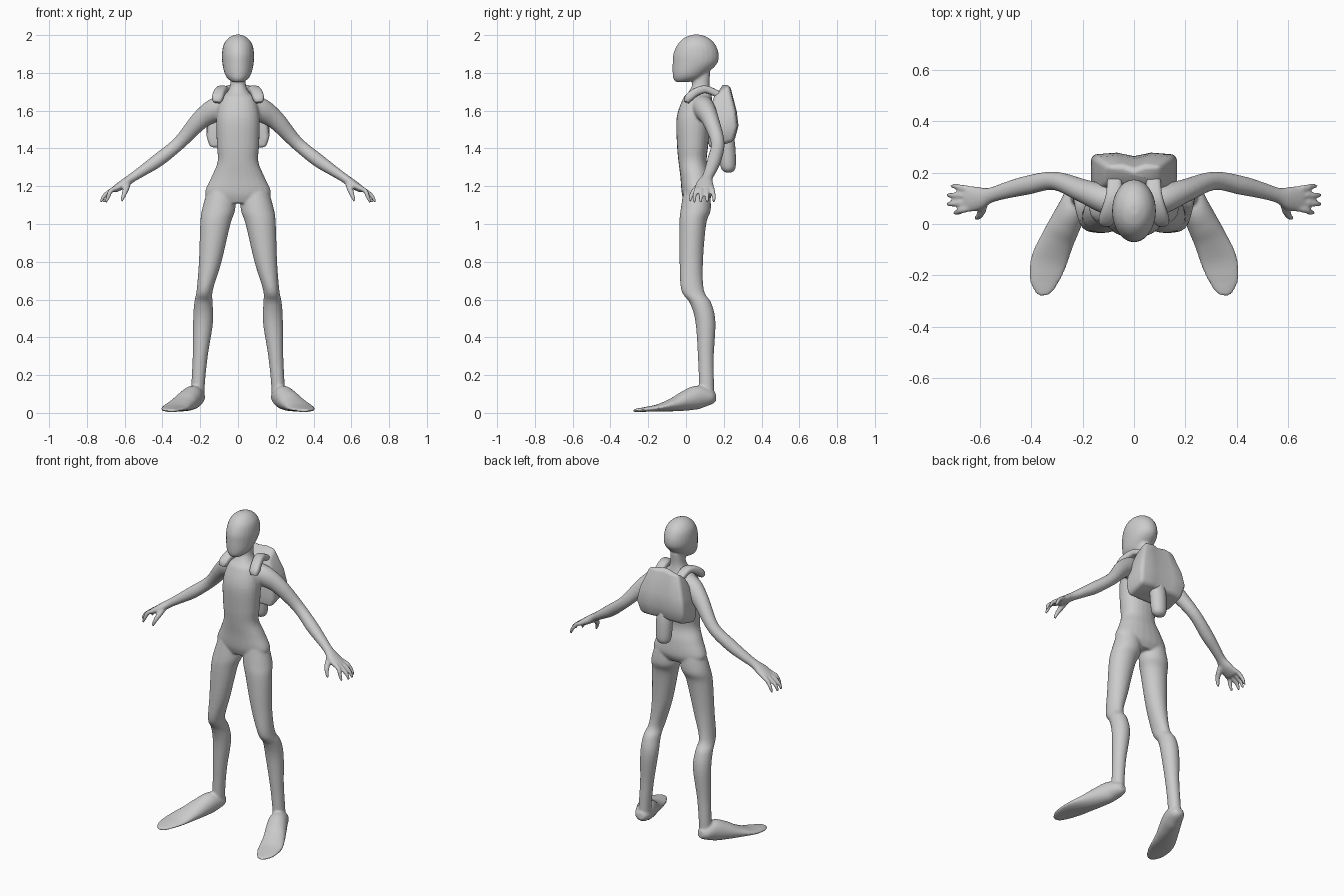
import bpy, bmesh, math
from mathutils import Vector

UP, SIDE = Vector((0, 0, 1)), Vector((1, 0, 0))


def smooth_path(rows, n=5):
    """Catmull-Rom interpolation of (x, y, z, half width, half height) rows."""
    out = []
    for i in range(len(rows) - 1):
        p = [rows[min(max(j, 0), len(rows) - 1)] for j in range(i - 1, i + 3)]
        for s in range(n):
            t = s / n
            out.append([0.5 * (2 * b + (c - a) * t + (2 * a - 5 * b + 4 * c - d) * t * t
                               + (3 * b - a - 3 * c + d) * t ** 3) for a, b, c, d in zip(*p)])
    return out + [list(rows[-1])]


def loft(bm, rows, side, axis=None, mirror=False, power=1.0, seg=24):
    """Skin superelliptic rings; without an axis the rings follow the path."""
    path = smooth_path(rows)
    for sx in ((1, -1) if mirror else (1,)):
        rings = []
        for i, (x, y, z, w, h) in enumerate(path):
            a, b = path[max(i - 1, 0)], path[min(i + 1, len(path) - 1)]
            t = axis or (Vector(b[:3]) - Vector(a[:3])).normalized()
            u = (side - t * side.dot(t)).normalized()
            v = t.cross(u)
            ring = []
            for k in range(seg):
                c, s = math.cos(2 * math.pi * k / seg), math.sin(2 * math.pi * k / seg)
                c, s = (math.copysign(abs(q) ** power, q) for q in (c, s))
                p = Vector((x, y, z)) + u * max(w, .001) * c + v * max(h, .001) * s
                ring.append(bm.verts.new((p.x * sx, p.y, p.z)))
            rings.append(ring)
        for r, q in zip(rings, rings[1:]):
            for k in range(seg):
                bm.faces.new((r[k], r[k - 1], q[k - 1], q[k]))
        bm.faces.new(rings[0])
        bm.faces.new(rings[-1][::-1])


def finish(bm, name):
    bmesh.ops.recalc_face_normals(bm, faces=bm.faces)
    for f in bm.faces:
        f.smooth = True
    me = bpy.data.meshes.new(name)
    bm.to_mesh(me)
    bm.free()
    ob = bpy.data.objects.new(name, me)
    bpy.context.collection.objects.link(ob)
    return ob


body = bmesh.new()

# Head
loft(body, [(0, -.02, 1.752, .03, .035), (0, .005, 1.77, .055, .072), (0, .022, 1.80, .072, .093),
            (0, .047, 1.85, .083, .118), (0, .053, 1.90, .085, .12), (0, .055, 1.95, .076, .1),
            (0, .055, 1.985, .05, .065), (0, .055, 2.002, .018, .022)], SIDE, UP)

# Neck and torso
loft(body, [(0, .08, 1.80, .04, .048), (0, .078, 1.735, .042, .046), (0, .07, 1.695, .06, .06),
            (0, .06, 1.66, .095, .078), (0, .04, 1.56, .115, .09), (0, .035, 1.42, .112, .083),
            (0, .035, 1.33, .108, .075), (0, .05, 1.25, .14, .08), (0, .058, 1.16, .175, .08),
            (0, .055, 1.11, .12, .06)], SIDE, UP, power=.9)

# Legs
loft(body, [(.085, .057, 1.20, .07, .065), (.102, .052, 1.08, .088, .08), (.12, .036, 1.0, .08, .071),
            (.147, .028, .8, .06, .062), (.176, .035, .65, .043, .06), (.183, .078, .58, .049, .057),
            (.185, .103, .48, .053, .053), (.2, .105, .3, .04, .042), (.21, .108, .17, .036, .04),
            (.216, .11, .07, .036, .04)], SIDE, UP, mirror=True)

# Flippers
loft(body, [(.212, .158, .085, .02, .022), (.217, .13, .083, .044, .04), (.238, .065, .083, .056, .062),
            (.268, 0, .065, .062, .054), (.297, -.06, .046, .066, .038), (.33, -.14, .028, .072, .02),
            (.348, -.21, .019, .062, .013), (.35, -.255, .014, .042, .01), (.348, -.279, .012, .02, .007)],
     SIDE, mirror=True)

# Arms and palms
loft(body, [(.05, .08, 1.635, .06, .05), (.12, .1, 1.605, .056, .062), (.2, .13, 1.55, .045, .05),
            (.31, .168, 1.43, .036, .036), (.42, .15, 1.34, .037, .036), (.5, .13, 1.285, .032, .029),
            (.56, .112, 1.245, .03, .024), (.605, .1, 1.213, .046, .024), (.65, .097, 1.185, .05, .018),
            (.662, .097, 1.178, .035, .012)], Vector((0, 1, 0)), mirror=True)

# Fingers and thumb
for root, tip, x in ((.135, .147, .712), (.11, .112, .727), (.085, .078, .727), (.062, .045, .702)):
    loft(body, [(.635, root, 1.195, .013, .013), (.672, (root + tip) / 2, 1.177, .013, .013),
                (x - .015, tip, 1.145, .011, .011), (x - .002, tip, 1.113, .007, .007)],
         Vector((0, 1, 0)), mirror=True, seg=12)
loft(body, [(.585, .085, 1.215, .018, .018), (.593, .052, 1.185, .017, .016),
            (.604, .03, 1.155, .013, .012), (.617, .022, 1.12, .008, .008)], SIDE, mirror=True, seg=12)

# Fuse the body into one smooth skin
ob = finish(body, "diver_body")
rm = ob.modifiers.new("fuse", 'REMESH')
rm.mode, rm.voxel_size, rm.use_smooth_shade = 'VOXEL', .0065, True
sm = ob.modifiers.new("soften", 'SMOOTH')
sm.factor, sm.iterations = .5, 5

# Backpack shell: stations of front y, z, back y, z and half width, with a shallow centre groove
pack = bmesh.new()
rings = []
for yf, zf, yb, zb, w in ((.12, 1.40, .255, 1.435, .15), (.12, 1.46, .278, 1.52, .167),
                          (.12, 1.57, .268, 1.60, .152), (.15, 1.685, .232, 1.737, .105)):
    pts = [(-w, yf, zf), (w, yf, zf), (w, yb - .008, zb), (.4 * w, yb, zb),
           (0, yb - .014, zb), (-.4 * w, yb, zb), (-w, yb - .008, zb)]
    rings.append([pack.verts.new(p) for p in pts])
for r, q in zip(rings, rings[1:]):
    for k in range(7):
        pack.faces.new((r[k - 1], r[k], q[k], q[k - 1]))
pack.faces.new(rings[0])
pack.faces.new(rings[-1])
ob = finish(pack, "backpack")
bv = ob.modifiers.new("round", 'BEVEL')
bv.width, bv.segments, bv.limit_method, bv.angle_limit = .022, 4, 'ANGLE', math.radians(40)

# Tank hanging below the backpack
tank = bmesh.new()
loft(tank, [(0, .225, 1.272, .015, .012), (0, .224, 1.285, .036, .032), (0, .222, 1.32, .047, .042),
            (0, .215, 1.42, .05, .045), (0, .2, 1.5, .05, .045)], SIDE, UP)
finish(tank, "tank")

# Shoulder straps
straps = bmesh.new()
loft(straps, [(.075, .18, 1.68, .028, .018), (.08, .11, 1.712, .03, .02), (.096, .055, 1.7, .03, .022),
              (.108, .015, 1.668, .03, .022), (.112, .003, 1.645, .02, .014)], SIDE, mirror=True, power=.7)
finish(straps, "shoulder_straps")
